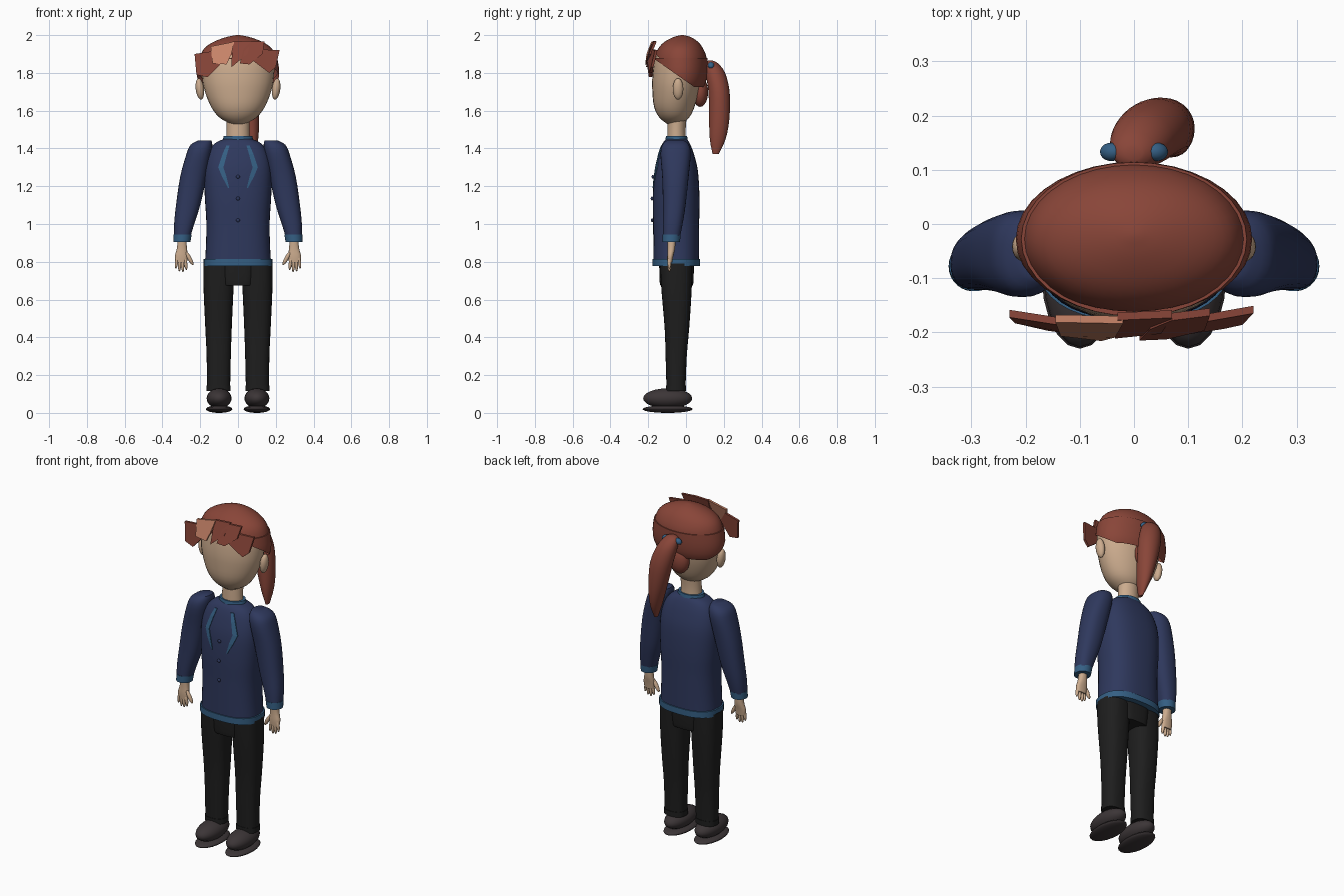
import bpy, bmesh, math
from mathutils import Vector

if "Cube" in bpy.data.objects:
    bpy.data.objects.remove(bpy.data.objects["Cube"])


def material(name, rgb):
    m = bpy.data.materials.new(name)
    m.use_nodes = True
    m.diffuse_color = (*rgb, 1)
    m.node_tree.nodes["Principled BSDF"].inputs["Base Color"].default_value = (*rgb, 1)
    return m


SKIN = material("skin", (0.60, 0.41, 0.27))
HAIR = material("auburn hair", (0.25, 0.06, 0.04))
LIGHT = material("light hair", (0.58, 0.23, 0.14))
NAVY = material("navy cloth", (0.028, 0.04, 0.11))
BLUE = material("blue trim", (0.035, 0.115, 0.23))
BLACK = material("black cloth", (0.013, 0.013, 0.013))
SHOE = material("dark shoe", (0.045, 0.036, 0.038))


def finish(name, bm, mat, smooth=True):
    bmesh.ops.recalc_face_normals(bm, faces=bm.faces)
    me = bpy.data.meshes.new(name)
    bm.to_mesh(me)
    bm.free()
    me.materials.append(mat)
    ob = bpy.data.objects.new(name, me)
    bpy.context.collection.objects.link(ob)
    if smooth:
        bpy.ops.object.select_all(action="DESELECT")
        ob.select_set(True)
        bpy.context.view_layer.objects.active = ob
        bpy.ops.object.shade_smooth_by_angle(angle=math.radians(45))
    return ob


def spline(keys, steps):
    """Smooth in-between rings through the key rings."""
    rows = []
    for i in range(len(keys) - 1):
        a, b = keys[max(i - 1, 0)], keys[i]
        c, d = keys[i + 1], keys[min(i + 2, len(keys) - 1)]
        for k in range(steps):
            t = k / steps
            rows.append([q + 0.5 * t * (r - p + t * (2 * p - 5 * q + 4 * r - s + t * (3 * (q - r) + s - p)))
                         for p, q, r, s in zip(a, b, c, d)])
    return rows + [list(keys[-1])]


def loft(name, keys, mat, power=2.0, steps=3, n=28, cuts=()):
    """Stack of level rings (z, cx, cy, rx, ry), optionally trimmed by planes."""
    bm = bmesh.new()
    rings = []
    for z, cx, cy, rx, ry in spline(keys, steps):
        ring = []
        for k in range(n):
            a = math.tau * k / n
            c, s = math.cos(a), math.sin(a)
            ring.append(bm.verts.new((cx + rx * math.copysign(abs(c) ** (2 / power), c),
                                      cy + ry * math.copysign(abs(s) ** (2 / power), s), z)))
        rings.append(ring)
    for lo, hi in zip(rings, rings[1:]):
        for k in range(n):
            bm.faces.new((lo[k], lo[(k + 1) % n], hi[(k + 1) % n], hi[k]))
    bm.faces.new(rings[0][::-1])
    bm.faces.new(rings[-1])
    for co, no in cuts:
        bmesh.ops.bisect_plane(bm, geom=bm.verts[:] + bm.edges[:] + bm.faces[:],
                               plane_co=co, plane_no=no, clear_inner=True)
    return finish(name, bm, mat)


def ball(name, loc, radii, mat, tilt=0):
    bm = bmesh.new()
    bmesh.ops.create_uvsphere(bm, u_segments=20, v_segments=12, radius=1)
    bmesh.ops.scale(bm, vec=radii, verts=bm.verts)
    ob = finish(name, bm, mat)
    ob.location = loc
    ob.rotation_euler.y = tilt
    return ob


def plate(name, outline, mat, depth, y_of):
    """Front-facing outline (x, z) laid on the surface y_of and given thickness."""
    bm = bmesh.new()
    face = bm.faces.new([bm.verts.new((x, y_of(x, z), z)) for x, z in outline])
    ext = bmesh.ops.extrude_face_region(bm, geom=[face])
    moved = [v for v in ext["geom"] if isinstance(v, bmesh.types.BMVert)]
    bmesh.ops.translate(bm, vec=(0, depth, 0), verts=moved)
    return finish(name, bm, mat, False)


# Head, neck and ears
loft("head", [(1.53, 0, -.06, .04, .04), (1.565, 0, -.062, .1, .08), (1.62, 0, -.062, .142, .107),
              (1.7, 0, -.055, .175, .123), (1.78, 0, -.05, .19, .128), (1.88, 0, -.04, .188, .122),
              (1.95, 0, -.03, .12, .085)], SKIN)
loft("neck", [(1.43, 0, -.05, .063, .05), (1.5, 0, -.05, .06, .048), (1.58, 0, -.045, .062, .05)], SKIN)

# Hair cap with a fuller lower band, open over the face
CAP = [(1.7, 0, -.03, .18, .105), (1.75, 0, -.028, .205, .128), (1.81, 0, -.028, .212, .137),
       (1.88, 0, -.028, .202, .137), (1.93, 0, -.028, .178, .118), (1.965, 0, -.025, .128, .088),
       (1.99, 0, -.02, .06, .045), (2.0, 0, -.02, .008, .006)]
slant = ((0, -.17, 1.9), Vector((0, .65, 1)))
loft("hair_cap", CAP, HAIR, cuts=[slant, ((0, 0, 1.735), (0, 0, 1))], n=36)
band = [(z, cx, cy, rx + .006, ry + .005) for z, cx, cy, rx, ry in CAP[:4]]
loft("hair_band", band, HAIR, n=36,
     cuts=[((0, -.12, 1.84), Vector((0, .7, 1))), ((0, 0, 1.725), (0, 0, 1))])

# Ponytail swept to one side, with its tie
loft("ponytail", [(1.37, .085, .157, .008, .016), (1.45, .077, .168, .03, .042), (1.56, .062, .176, .05, .054),
                  (1.7, .04, .175, .064, .056), (1.8, .015, .155, .058, .052), (1.85, 0, .135, .04, .035),
                  (1.865, 0, .13, .015, .012)], HAIR)
ball("hair_bun", (-.01, .075, 1.7), (.06, .042, .08), HAIR)
for s in (-1, 1):
    ball("hair_tie", (s * .042, .133, 1.84), (.022, .017, .016), BLUE, s * .5)

# Swept fringe tufts
TUFTS = [
    (HAIR, 0, [(-.23, 1.9), (-.135, 1.915), (-.09, 1.85), (-.16, 1.777), (-.22, 1.79)]),
    (LIGHT, -.006, [(-.145, 1.94), (-.02, 1.965), (-.035, 1.9), (-.06, 1.845), (-.135, 1.85)]),
    (HAIR, 0, [(-.03, 1.965), (.07, 1.97), (.05, 1.9), (-.035, 1.83)]),
    (HAIR, -.003, [(.03, 1.93), (.07, 1.965), (.14, 1.965), (.13, 1.9), (.06, 1.845), (.01, 1.85)]),
    (HAIR, .002, [(.085, 1.86), (.1, 1.925), (.22, 1.92), (.2, 1.83), (.165, 1.8)]),
]
for mat, off, outline in TUFTS:
    plate("fringe_tuft", outline, mat, .014,
          lambda x, z: off - .212 + .6 * x * x + .4 * max(0, z - 1.88))

# Jacket body, hem and collar
torso = loft("jacket", [(.79, 0, -.052, .175, .12), (.9, 0, -.052, .169, .121), (1.02, 0, -.052, .168, .122),
                        (1.15, 0, -.052, .176, .123), (1.28, 0, -.052, .178, .115), (1.37, 0, -.052, .16, .094),
                        (1.425, 0, -.052, .125, .073), (1.45, 0, -.05, .075, .055)], NAVY, 2.5, 4, 40)
loft("jacket_hem", [(.778, 0, -.052, .182, .126), (.815, 0, -.052, .182, .126)], BLUE, 2.5, 1, 40)
loft("collar", [(1.44, 0, -.05, .082, .06), (1.465, 0, -.05, .076, .056)], BLUE, 2, 1)
bpy.context.view_layer.update()


def chest_y(x, z):
    hit, loc, _, _ = torso.ray_cast(Vector((x, -1, z)), Vector((0, 1, 0)))
    return loc.y - .005 if hit else -.17


# Pointed lapel strips, split into short pieces so that they hug the chest
EDGE = [(1.415, .045, .062), (1.37, .058, .082), (1.3, .077, .105), (1.25, .061, .084), (1.19, .046, .052)]
for s in (-1, 1):
    for (z0, a0, b0), (z1, a1, b1) in zip(EDGE, EDGE[1:]):
        plate("lapel", [(s * a0, z0), (s * b0, z0), (s * b1, z1), (s * a1, z1)], BLUE, .008, chest_y)
for z in (1.25, 1.135, 1.02):
    ball("button", (0, chest_y(0, z), z), (.01, .007, .01), NAVY)

# Trouser seat
loft("trouser_seat", [(.675, 0, -.05, .085, .086), (.7, 0, -.05, .088, .09), (.79, 0, -.05, .1, .092)],
     BLACK, 3.5, 2)

for s in (-1, 1):
    ball("ear", (s * .202, -.042, 1.715), (.022, .028, .057), SKIN, s * .12)

    # Sleeve and cuff
    loft("sleeve", [(.925, s * .296, -.077, .042, .044), (1.0, s * .285, -.07, .053, .052),
                    (1.1, s * .264, -.062, .064, .06), (1.25, s * .236, -.056, .07, .07),
                    (1.37, s * .207, -.055, .066, .08), (1.42, s * .193, -.055, .057, .07),
                    (1.443, s * .175, -.055, .034, .045)], NAVY, 2.3)
    loft("cuff", [(.905, s * .297, -.078, .045, .046), (.945, s * .293, -.076, .048, .048)], BLUE, 2, 1)

    # Hand with four fingers and a thumb
    loft("palm", [(.795, s * .3, -.085, .03, .012), (.83, s * .3, -.083, .034, .016),
                  (.87, s * .297, -.078, .027, .02), (.92, s * .296, -.077, .022, .022)], SKIN, 2.4, 3, 16)
    for i, drop in enumerate((.01, 0, .003, .018)):
        ball("finger", (s * (.277 + i * .016), -.088, .782 + drop), (.0085, .01, .036), SKIN, s * (.12 - i * .08))
    ball("thumb", (s * .257, -.088, .818), (.011, .012, .04), SKIN, s * .5)

    # Trouser leg and turn-up
    loft("trouser_leg", [(.12, s * .103, -.053, .061, .05), (.3, s * .102, -.052, .064, .056),
                         (.45, s * .103, -.048, .07, .065), (.65, s * .103, -.05, .079, .08),
                         (.79, s * .1, -.052, .083, .085)], BLACK, 2.5)
    loft("turn_up", [(.115, s * .103, -.053, .064, .053), (.145, s * .103, -.053, .064, .053)], BLACK, 2.5, 1)

    # Shoe upper and sole
    ball("shoe_upper", (s * .1, -.097, .077), (.066, .13, .053), SHOE)
    ball("shoe_sole", (s * .1, -.097, .02), (.07, .133, .02), SHOE)
